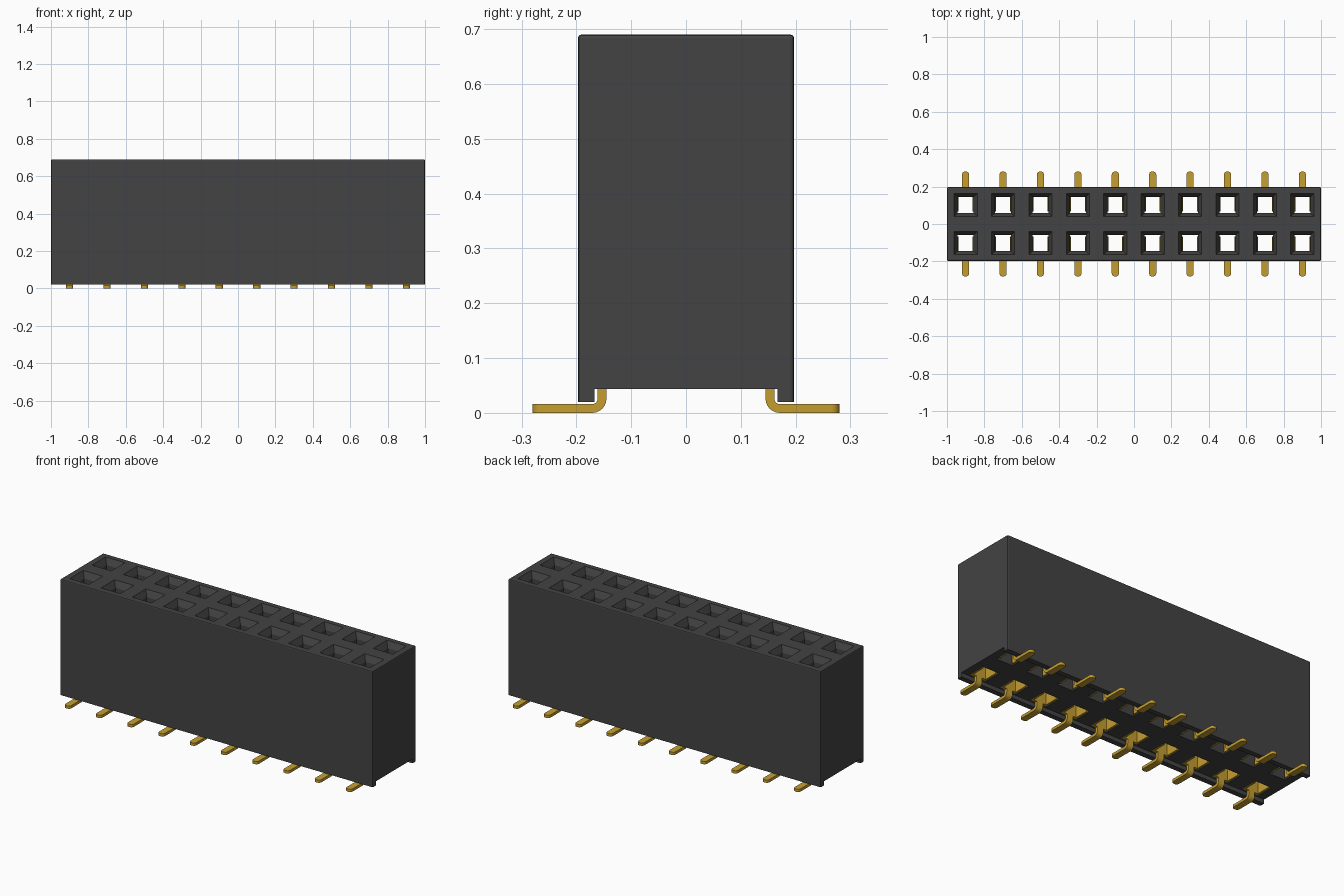
import bpy, bmesh, math

cube = bpy.data.objects.get("Cube")
if cube:
    bpy.data.objects.remove(cube, do_unlink=True)

PITCH, COLUMNS, ROW_Y = 0.2, 10, 0.102
COLUMN_X = [(i - (COLUMNS - 1) / 2) * PITCH for i in range(COLUMNS)]


def material(name, rgb):
    m = bpy.data.materials.new(name)
    m.use_nodes = True
    m.diffuse_color = (*rgb, 1)
    bsdf = m.node_tree.nodes["Principled BSDF"]
    bsdf.inputs["Base Color"].default_value = (*rgb, 1)
    bsdf.inputs["Roughness"].default_value = 0.6
    return m


def finish(bm, name, mat=None):
    bmesh.ops.recalc_face_normals(bm, faces=bm.faces)
    mesh = bpy.data.meshes.new(name)
    bm.to_mesh(mesh)
    bm.free()
    if mat:
        mesh.materials.append(mat)
    obj = bpy.data.objects.new(name, mesh)
    bpy.context.collection.objects.link(obj)
    return obj


def loft(bm, sections):
    """Skin a list of equal-sized point loops and cap both ends."""
    loops = [[bm.verts.new(p) for p in s] for s in sections]
    n = len(loops[0])
    for a, b in zip(loops, loops[1:]):
        for i in range(n):
            j = (i + 1) % n
            bm.faces.new((a[i], a[j], b[j], b[i]))
    bm.faces.new(loops[0][::-1])
    bm.faces.new(loops[-1])


def rect(x0, x1, y0, y1, z):
    return [(x0, y0, z), (x1, y0, z), (x1, y1, z), (x0, y1, z)]


plastic = material("dark grey plastic", (0.056, 0.056, 0.056))
gold = material("gold plating", (0.55, 0.34, 0.03))

# Housing: profile with a lip along each long bottom edge, extruded along x
profile = [(-0.197, 0.02), (-0.167, 0.02), (-0.167, 0.044), (0.167, 0.044),
           (0.167, 0.02), (0.197, 0.02), (0.197, 0.69), (-0.197, 0.69)]
bm = bmesh.new()
loft(bm, [[(x, y, z) for y, z in profile] for x in (-1, 1)])
outer = [e for e in bm.edges
         if all(v.co.z > 0.68 for v in e.verts)
         or (all(abs(v.co.y) > 0.19 for v in e.verts)
             and abs(e.verts[0].co.z - e.verts[1].co.z) > 0.5)]
bmesh.ops.bevel(bm, geom=outer, offset=0.006, segments=2, profile=0.5,
                affect='EDGES')
housing = finish(bm, "housing", plastic)

# Socket cutters: tapered mouth, square throat, wider contact chamber below
bm = bmesh.new()
for x in COLUMN_X:
    for s in (-1, 1):
        y = s * ROW_Y
        c0, c1 = sorted((s * 0.052, s * 0.163))
        stages = [rect(x - 0.053, x + 0.053, c0, c1, 0.0),
                  rect(x - 0.053, x + 0.053, c0, c1, 0.58)]
        for half, z in ((0.043, 0.58), (0.043, 0.655), (0.062, 0.69),
                        (0.062, 0.75)):
            stages.append(rect(x - half, x + half, y - half, y + half, z))
        loft(bm, stages)
cutter = finish(bm, "socket_cutter")
cutter.hide_render = True

cut = housing.modifiers.new("sockets", 'BOOLEAN')
cut.object = cutter
cut.operation = 'DIFFERENCE'
cut.solver = 'EXACT'
bpy.context.view_layer.objects.active = housing
housing.select_set(True)
bpy.ops.object.modifier_apply(modifier=cut.name)
bpy.data.objects.remove(cutter, do_unlink=True)

# Contact: back plate, two spring arms and a bent lead with a rounded foot
T = 0.016
bm = bmesh.new()
loft(bm, [rect(-0.05, 0.05, 0.145, 0.161, z) for z in (0.046, 0.56)])
for s in (-1, 1):
    arm = []
    for z, inner in ((0.046, 0.040), (0.35, 0.040), (0.50, 0.037), (0.56, 0.041)):
        a, b = sorted((s * inner, s * (inner + 0.01)))
        arm.append(rect(a, b, 0.066, 0.146, z))
    loft(bm, arm)

HALF, BEND, TIP = 0.019, 0.018, 0.28
stations = [(0.153, 0.06, 0.0, HALF)]            # y, z, turn, half width
for i in range(7):
    t = math.pi / 2 * i / 6
    stations.append((0.153 + BEND * (1 - math.cos(t)),
                     T / 2 + BEND * (1 - math.sin(t)), t, HALF))
R = 0.015
for i in range(6):
    t = math.pi / 2 * i / 5
    stations.append((TIP - R + R * math.sin(t), T / 2, math.pi / 2,
                     HALF - R + R * math.cos(t)))
sections = []
for y, z, t, w in stations:
    dy, dz = math.cos(t) * T / 2, math.sin(t) * T / 2
    sections.append([(-w, y - dy, z - dz), (w, y - dy, z - dz),
                     (w, y + dy, z + dz), (-w, y + dy, z + dz)])
loft(bm, sections)
contact = finish(bm, "contact", gold)
bpy.ops.object.select_all(action='DESELECT')
contact.select_set(True)
bpy.context.view_layer.objects.active = contact
bpy.ops.object.shade_smooth_by_angle(angle=math.radians(30))

# Repeat the contact along both rows, turned round for the front row
for row, turn in (("back", 0), ("front", math.pi)):
    for i, x in enumerate(COLUMN_X):
        pin = contact.copy()
        pin.name = f"{row}_contact_{i + 1}"
        pin.location.x = x
        pin.rotation_euler.z = turn
        bpy.context.collection.objects.link(pin)
bpy.data.objects.remove(contact, do_unlink=True)
